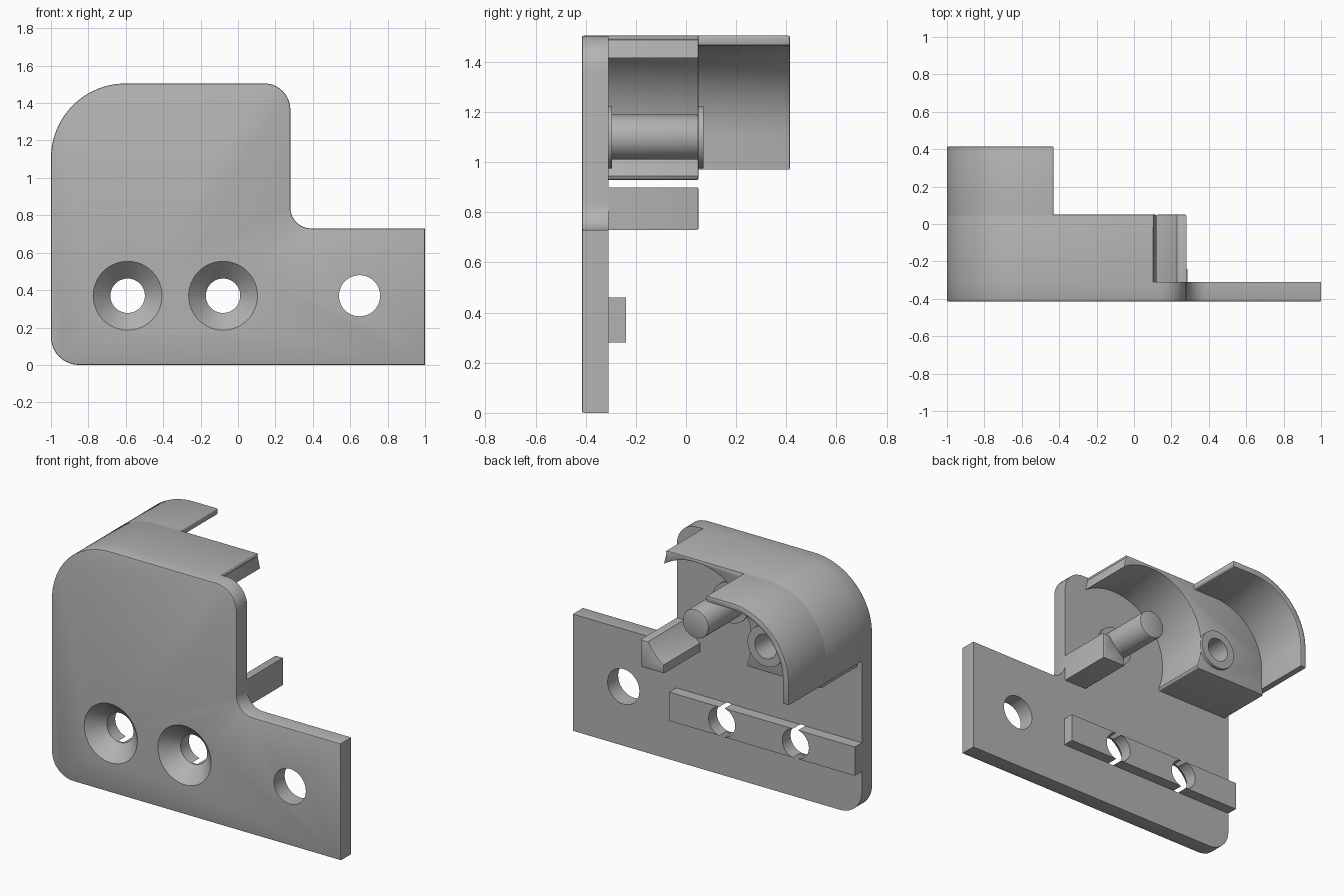
import bpy, bmesh, math
from mathutils import Vector, Matrix

old = bpy.data.objects.get("Cube")
if old:
    bpy.data.objects.remove(old, do_unlink=True)

grey = bpy.data.materials.new("plain_grey")
grey.use_nodes = True
grey.diffuse_color = (0.45, 0.45, 0.45, 1)
grey.node_tree.nodes["Principled BSDF"].inputs["Base Color"].default_value = (0.45, 0.45, 0.45, 1)

PLATE_FRONT, PLATE_BACK, WALL_BACK, SHELL_BACK = -0.415, -0.31, 0.05, 0.415
TOP, ARM_TOP = 1.505, 0.73
PIN = Vector((-0.1, 1.1))       # axis of the pin and the round cavity
BOSS = Vector((-0.6, 1.1))      # axis of the screw boss and outer corner
CAVITY_R = 0.385
HOLE_Z = 0.37


def rounded(corners):
    """Outline from (x, z, radius) corners, each filleted by its radius."""
    out = []
    for i, (x, z, r) in enumerate(corners):
        p = Vector((x, z))
        if r == 0:
            out.append(p)
            continue
        u = (Vector(corners[i - 1][:2]) - p).normalized()
        v = (Vector(corners[(i + 1) % len(corners)][:2]) - p).normalized()
        half = u.angle(v) / 2
        centre = p + (u + v).normalized() * r / math.sin(half)
        start = p + u * r / math.tan(half) - centre
        end = p + v * r / math.tan(half) - centre
        turn = start.angle_signed(end)
        steps = 24 if r > 0.2 else 10 if r > 0.05 else 4
        out += [centre + Matrix.Rotation(-turn * k / steps, 2) @ start for k in range(steps + 1)]
    return out


def cavity_arc(a0, a1, steps=40):
    return [PIN + CAVITY_R * Vector((math.cos(a), math.sin(a)))
            for a in (a0 + (a1 - a0) * k / steps for k in range(steps + 1))]


def finish(name, bm):
    bmesh.ops.recalc_face_normals(bm, faces=bm.faces[:])
    mesh = bpy.data.meshes.new(name)
    bm.to_mesh(mesh)
    bm.free()
    mesh.materials.append(grey)
    obj = bpy.data.objects.new(name, mesh)
    bpy.context.collection.objects.link(obj)
    return obj


def soften(bm, y, width):
    """Round the rim lying in the plane at y."""
    rim = [e for e in bm.edges if all(abs(v.co.y - y) < 1e-5 for v in e.verts)]
    bmesh.ops.bevel(bm, geom=rim, offset=width, segments=2, profile=0.5, affect='EDGES')


def prism(name, outline, y0, y1, soft_y=None, width=0.007):
    bm = bmesh.new()
    face = bm.faces.new([bm.verts.new((p.x, y0, p.y)) for p in outline])
    new = bmesh.ops.extrude_face_region(bm, geom=[face], use_keep_orig=True)["geom"]
    bmesh.ops.translate(bm, vec=(0, y1 - y0, 0), verts=[g for g in new if isinstance(g, bmesh.types.BMVert)])
    bmesh.ops.recalc_face_normals(bm, faces=bm.faces[:])
    if soft_y is not None:
        soften(bm, soft_y, width)
    return finish(name, bm)


def rod(name, x, z, y0, y1, r0, r1=None, soft_y=None):
    bm = bmesh.new()
    place = Matrix.Translation((x, (y0 + y1) / 2, z)) @ Matrix.Rotation(-math.pi / 2, 4, 'X')
    bmesh.ops.create_cone(bm, cap_ends=True, segments=48, radius1=r0,
                          radius2=r0 if r1 is None else r1, depth=y1 - y0, matrix=place)
    if soft_y is not None:
        soften(bm, soft_y, 0.007)
    return finish(name, bm)


def cut(obj, *args):
    """Subtract a rod from obj."""
    cutter = rod("cutter", *args)
    cutter.hide_render = True
    mod = obj.modifiers.new("hole", 'BOOLEAN')
    mod.operation, mod.solver, mod.object = 'DIFFERENCE', 'EXACT', cutter
    bpy.context.view_layer.objects.active = obj
    bpy.ops.object.modifier_apply(modifier=mod.name)
    bpy.data.objects.remove(cutter, do_unlink=True)


# Mounting plate with a side arm
plate = prism("mounting_plate", rounded([
    (-1, 0, 0.15), (1, 0, 0), (1, ARM_TOP, 0), (0.28, ARM_TOP, 0.11),
    (0.28, TOP, 0.14), (-1, TOP, 0.4)]), PLATE_FRONT, PLATE_BACK, PLATE_FRONT)

# Rail across the back
rail = prism("back_rail", rounded([(-1, 0.28, 0), (0.285, 0.28, 0), (0.285, 0.46, 0), (-1, 0.46, 0)]),
             PLATE_BACK, -0.24)

# Countersunk screw holes and the plain arm hole
for x in (-0.59, -0.08):
    cut(plate, x, HOLE_Z, -0.5, -0.2, 0.092)
    cut(plate, x, HOLE_Z, PLATE_FRONT - 0.01, -0.322, 0.194, 0.092)
    cut(rail, x, HOLE_Z, -0.4, -0.1, 0.092)
cut(plate, 0.65, HOLE_Z, -0.5, -0.2, 0.11)

# Housing with the round cavity and solid screw boss
low = math.pi + math.asin((PIN.y - 0.945) / CAVITY_R)
high = math.acos((0.12 - PIN.x) / CAVITY_R)
housing = prism("cavity_housing", rounded([
    (0.12, TOP, 0.01), (-1, TOP, 0.4), (-1, 0.97, 0), (-0.97, 0.97, 0),
    (-0.97, 0.93, 0), (-0.46, 0.93, 0.01)]) + cavity_arc(low, high),
    PLATE_BACK, WALL_BACK, WALL_BACK, 0.005)
cut(housing, BOSS.x, BOSS.y, -0.2, 0.2, 0.075)

# Thin curved shell behind the housing
prism("rear_shell", rounded([
    (-0.43, TOP, 0.01), (-1, TOP, 0.4), (-1, 0.97, 0), (-0.96, 0.97, 0),
    (-0.96, 1.465, 0.36), (-0.43, 1.465, 0.01)]), WALL_BACK - 0.006, SHELL_BACK, SHELL_BACK)

# Raised ring around the boss hole
ring = rod("boss_ring", BOSS.x, BOSS.y, WALL_BACK, 0.07, 0.125)
cut(ring, BOSS.x, BOSS.y, -0.2, 0.2, 0.075)

# Pin with its base collar
rod("pin_collar", PIN.x, PIN.y, PLATE_BACK, -0.295, 0.125)
rod("centre_pin", PIN.x, PIN.y, PLATE_BACK, WALL_BACK, 0.09, None, WALL_BACK)

# Corner stop hollowed by the cavity radius
arc_top = -math.asin((PIN.y - 0.9) / CAVITY_R)
prism("corner_stop", [Vector((0.12, ARM_TOP)), Vector((0.28, ARM_TOP)), Vector((0.28, 0.9))]
      + cavity_arc(arc_top, -high, 12), PLATE_BACK, WALL_BACK, WALL_BACK)

# Smooth shading with crisp edges
for obj in bpy.context.scene.objects:
    obj.select_set(obj.type == 'MESH')
bpy.context.view_layer.objects.active = plate
bpy.ops.object.shade_smooth_by_angle(angle=math.radians(30))
